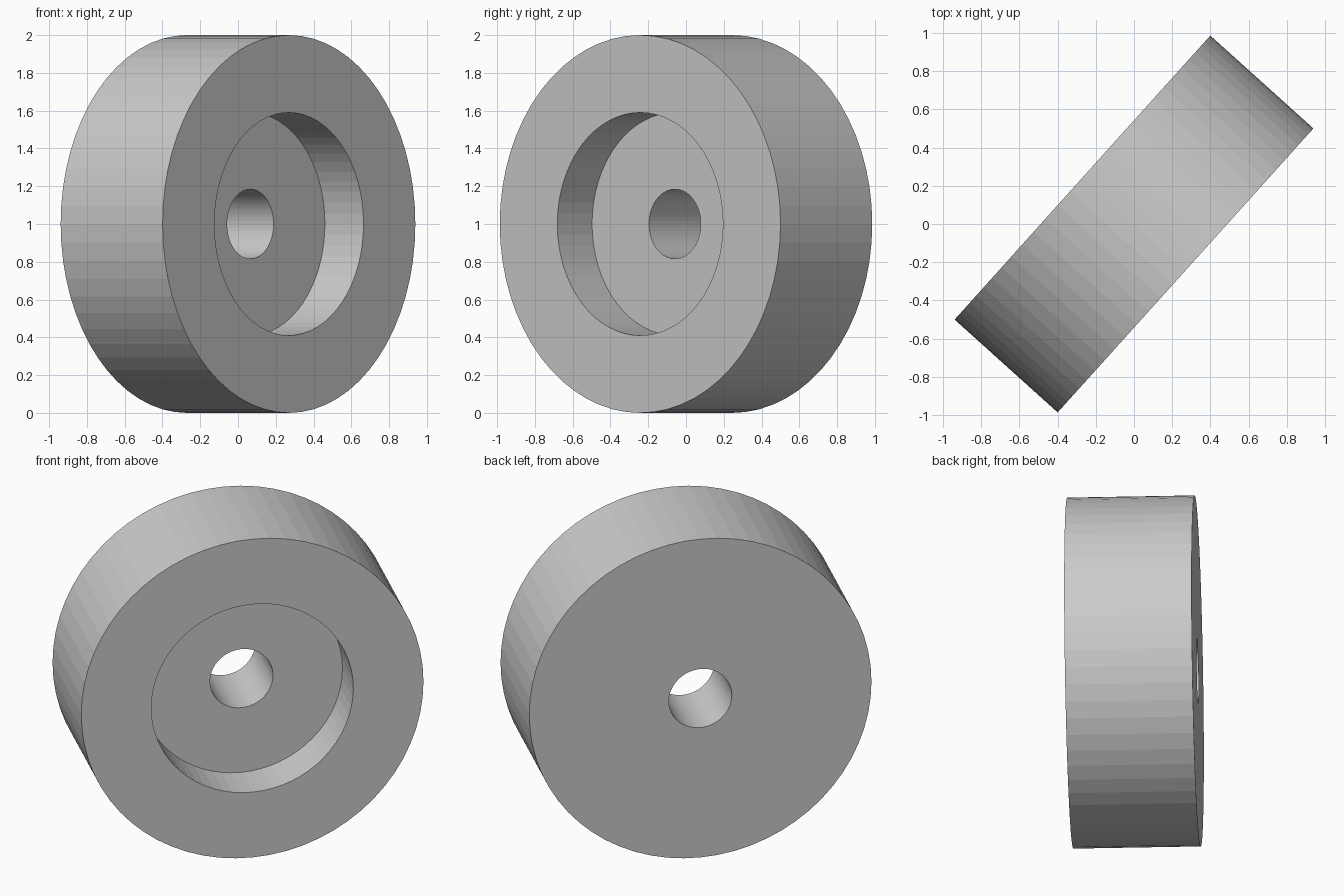
import bpy, bmesh, math
from mathutils import Vector

if "Cube" in bpy.data.objects:
    bpy.data.objects.remove(bpy.data.objects["Cube"])

SEGMENTS = 64
centre = Vector((0, 0, 1))
axis = Vector((0.743, -0.669, 0)).normalized()

# Closed cross-section (radius, position along axis): rim, recess, through bore
profile = [(1.0, -0.363), (1.0, 0.363), (0.59, 0.363),
           (0.59, 0.088), (0.184, 0.088), (0.184, -0.363)]

# Wheel: cross-section spun around the horizontal axis
bm = bmesh.new()
verts = [bm.verts.new(centre + axis * t + Vector((0, 0, r))) for r, t in profile]
edges = [bm.edges.new((verts[i - 1], verts[i])) for i in range(len(verts))]
bmesh.ops.spin(bm, geom=verts + edges, cent=centre, axis=axis,
               angle=math.tau, steps=SEGMENTS, use_merge=False)
bmesh.ops.remove_doubles(bm, verts=bm.verts[:], dist=1e-4)
bmesh.ops.recalc_face_normals(bm, faces=bm.faces[:])

mesh = bpy.data.meshes.new("wheel")
bm.to_mesh(mesh)
bm.free()
wheel = bpy.data.objects.new("wheel", mesh)
bpy.context.collection.objects.link(wheel)
